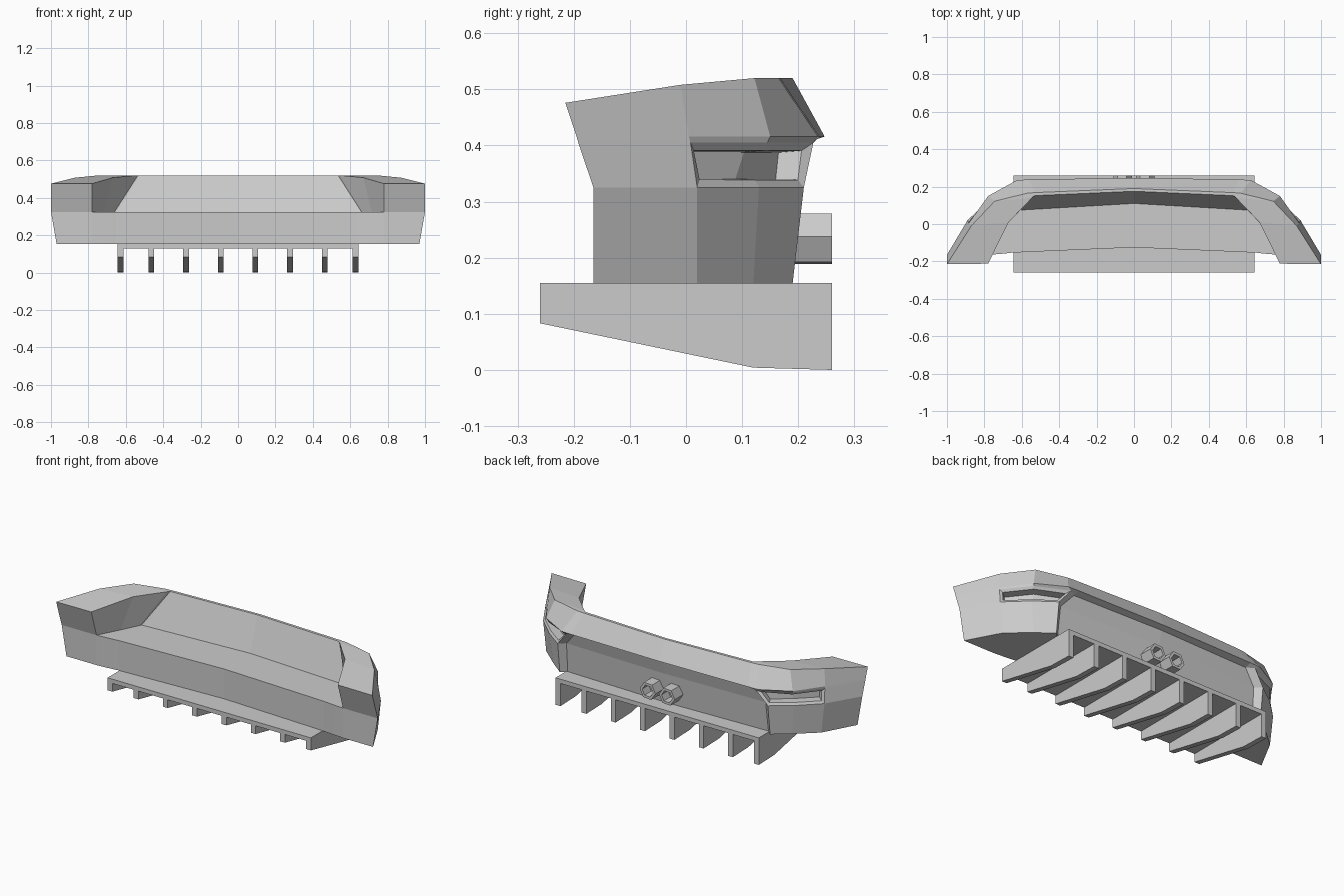
import bpy, bmesh, math
from mathutils import Vector

if "Cube" in bpy.data.objects:
    bpy.data.objects.remove(bpy.data.objects["Cube"])


def make_object(name, bm):
    mesh = bpy.data.meshes.new(name)
    bm.to_mesh(mesh)
    bm.free()
    ob = bpy.data.objects.new(name, mesh)
    bpy.context.collection.objects.link(ob)
    return ob


def prism(bm, profile, x0, x1):
    """Extrude a closed (y, z) profile along x."""
    face = bm.faces.new([bm.verts.new((x0, y, z)) for y, z in profile])
    ext = bmesh.ops.extrude_face_region(bm, geom=[face])["geom"]
    bmesh.ops.translate(bm, vec=(x1 - x0, 0, 0),
                        verts=[v for v in ext if isinstance(v, bmesh.types.BMVert)])


# Bumper body: cross-sections from the centre around the corner to the tip.
# Each: bottom, middle, under lip, lip, top, top height, inner top, shelf, front
stations = [
    ((0, .18), (0, .195), (0, .215), (0, .247), (0, .19), .52, (0, .175), (0, .11), (0, -.125)),
    ((.635, .162), (.63, .18), (.56, .2), (.56, .238), (.53, .168), .52, (.525, .152), (.65, .072), (.65, -.153)),
    ((.665, .19), (.665, .21), (.60, .227), (.625, .235), (.57, .165), .52, (.535, .15), (.66, .07), (.66, -.154)),
    ((.755, .12), (.775, .13), (.775, .145), (.78, .15), (.745, .122), .52, (.545, .14), (.665, .06), (.665, -.155)),
    ((.87, .02), (.89, .02), (.884, .008), (.883, .005), (.87, -.01), .508, (.67, .01), (.715, -.04), (.715, -.16)),
    ((.97, -.165), (1, -.165), (1, -.192), (1, -.195), (1, -.215), .476, (.78, -.212), (.78, -.165), (.78, -.165)),
]
bm = bmesh.new()
rings = []
for bottom, mid, under, lip, top, tz, inner, shelf, front in stations:
    ring = [(*bottom, .154), (*mid, .325), (*under, .405), (*lip, .416), (*top, tz),
            (*inner, tz), (*shelf, .325), (*front, .325), (*front, .154)]
    rings.append([bm.verts.new(p) for p in ring])
vent = []
for s, (a, b) in enumerate(zip(rings, rings[1:])):
    for i in range(9):
        j = (i + 1) % 9
        f = bm.faces.new((a[i], b[i], b[j], a[j]))
        if i == 1 and s in (2, 3):
            vent.append(f)
end = rings[-1]
bm.faces.new([end[i] for i in (0, 1, 6, 7, 8)])
bm.faces.new(end[1:7])
bmesh.ops.recalc_face_normals(bm, faces=bm.faces)
if vent[0].normal.dot(Vector((1, 1, 0))) < 0:
    bmesh.ops.reverse_faces(bm, faces=bm.faces[:])
# Corner vents
bmesh.ops.inset_region(bm, faces=vent, thickness=.014, depth=-.008, use_even_offset=True)
bmesh.ops.inset_region(bm, faces=vent, thickness=.002, depth=-.045, use_even_offset=True)
bmesh.ops.remove_doubles(bm, verts=bm.verts, dist=1e-5)
bumper = make_object("bumper_body", bm)
mirror = bumper.modifiers.new("mirror", 'MIRROR')
mirror.use_clip = True

# Diffuser plate with its row of fins
bm = bmesh.new()
prism(bm, [(-.26, .13), (.26, .13), (.26, .1545), (-.26, .1545)], -.643, .643)
bmesh.ops.recalc_face_normals(bm, faces=bm.faces)
make_object("diffuser_plate", bm)

bm = bmesh.new()
for x in (-.628, -.463, -.278, -.093, .093, .278, .463, .628):
    prism(bm, [(-.26, .13), (-.26, .083), (.12, .004), (.26, 0), (.26, .13)], x - .015, x + .015)
bmesh.ops.recalc_face_normals(bm, faces=bm.faces)
make_object("diffuser_fins", bm)

# Twin hexagonal exhaust pipes
for side, cx in (("left", -.061), ("right", .061)):
    bm = bmesh.new()
    loops = []
    for r, y in ((.05, .15), (.05, .26), (.034, .26), (.034, .2)):
        loops.append([bm.verts.new((cx + r * math.cos(math.radians(64 + 60 * k)), y,
                                    .234 + r * math.sin(math.radians(64 + 60 * k))))
                      for k in range(6)])
    for a, b in zip(loops, loops[1:]):
        for k in range(6):
            bm.faces.new((a[k], a[(k + 1) % 6], b[(k + 1) % 6], b[k]))
    bm.faces.new(loops[0])
    bm.faces.new(loops[-1])
    bmesh.ops.recalc_face_normals(bm, faces=bm.faces)
    make_object("exhaust_pipe_" + side, bm)
